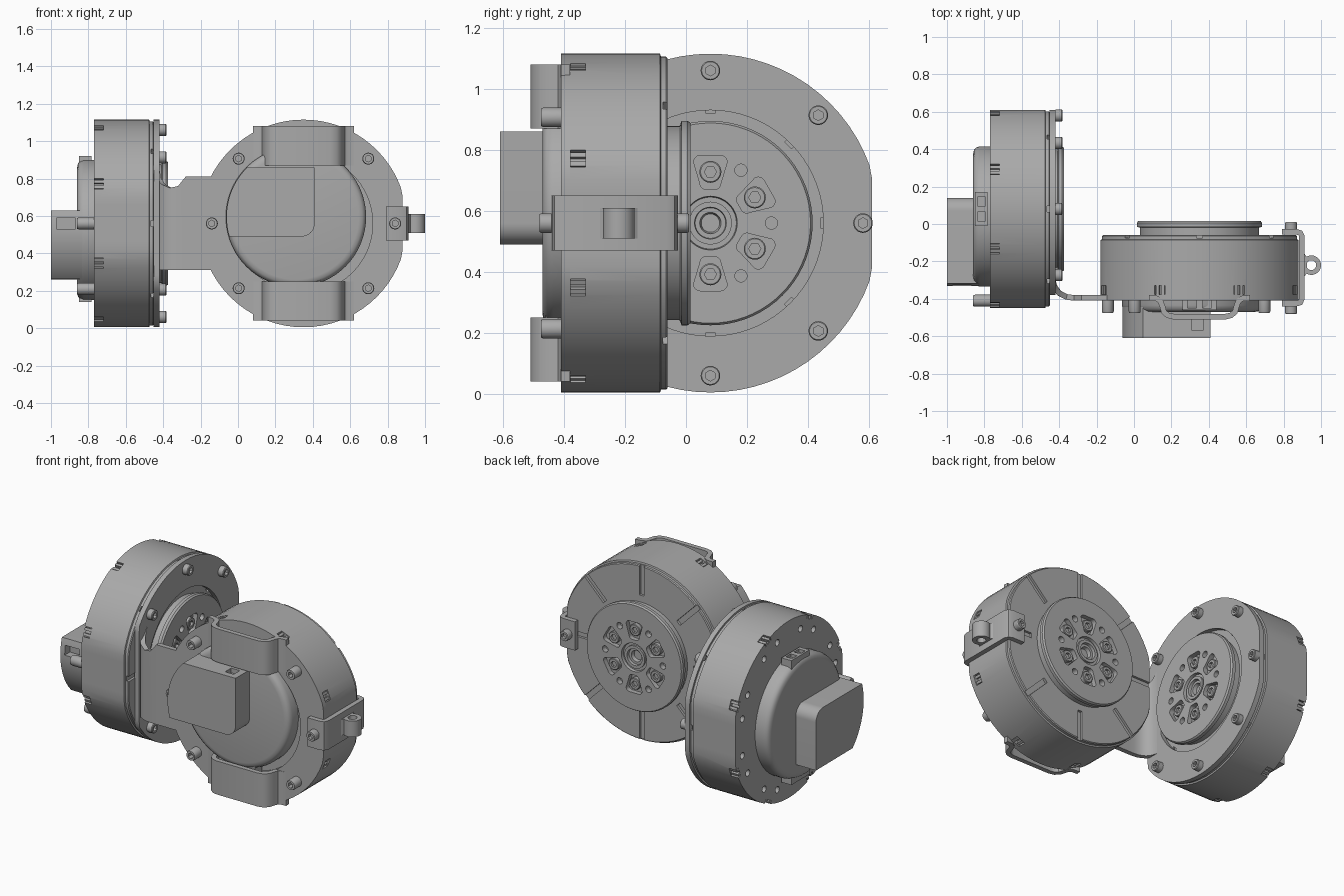
import bpy, bmesh
from math import sin, cos, pi, radians
from mathutils import Matrix, Vector

default = bpy.data.objects.get("Cube")
if default:
    bpy.data.objects.remove(default)

grey = bpy.data.materials.new("machined grey")
grey.use_nodes = True
COLOUR = (0.40, 0.40, 0.40, 1)
grey.diffuse_color = COLOUR
grey.node_tree.nodes["Principled BSDF"].inputs["Base Color"].default_value = COLOUR


# ---- loops and parts (a part is a list of loops plus a closed flag) ----
def disc(r, z, n=72, flat=9, cx=0, cy=0, flat_left=None):
    hi = flat if flat_left is None else flat_left
    return [(cx + max(-flat, min(hi, r * cos(2 * pi * i / n))), cy + r * sin(2 * pi * i / n), z)
            for i in range(n)]


def hexagon(r, z, n=24):
    return [(r * cos(pi / 6) / cos((a + pi / 6) % (pi / 3) - pi / 6) * cos(a),
             r * cos(pi / 6) / cos((a + pi / 6) % (pi / 3) - pi / 6) * sin(a), z)
            for a in [2 * pi * i / n for i in range(n)]]


def arc(cx, cy, r, a0, a1, n=10):
    steps = [radians(a0 + (a1 - a0) * i / n) for i in range(n + 1)]
    return [(cx + r * cos(a), cy + r * sin(a)) for a in steps]


def prism(points, z0, z1):
    return [[(x, y, z) for x, y in points] for z in (z0, z1)], False


def box(x0, x1, y0, y1, z0, z1):
    return prism([(x0, y0), (x1, y0), (x1, y1), (x0, y1)], z0, z1)


def cylinder(x, y, r, z0, z1, n=20):
    return [disc(r, z, n, cx=x, cy=y) for z in (z0, z1)], False


def ring(outer, inner, z0, z1, **kw):
    return [disc(outer, z0, **kw), disc(outer, z1, **kw), disc(inner, z1), disc(inner, z0)], True


def moved(part, matrix):
    return [[tuple(matrix @ Vector(p)) for p in loop] for loop in part[0]], part[1]


def spin(part, degrees):
    return moved(part, Matrix.Rotation(radians(degrees), 4, 'Z'))


def screw(x, y, z, height, r=0.032, down=False):
    # cap head with a hexagonal socket
    m = Matrix.Translation((x, y, z))
    if down:
        m = m @ Matrix.Rotation(pi, 4, 'X')
    loops = [disc(r, 0, 24), disc(r, height * .88, 24), disc(r * .9, height, 24),
             hexagon(r * .55, height), hexagon(r * .55, height * .5)]
    return moved((loops, False), m)


def mesh_object(name, parts, matrix):
    bm = bmesh.new()
    for loops, closed in parts:
        rows = [[bm.verts.new(p) for p in loop] for loop in loops]
        pairs = list(zip(rows, rows[1:])) + ([(rows[-1], rows[0])] if closed else [])
        for a, b in pairs:
            for i in range(len(a)):
                j = (i + 1) % len(a)
                bm.faces.new((a[i], a[j], b[j], b[i]))
        if not closed:
            bm.faces.new(rows[0])
            bm.faces.new(rows[-1])
    bmesh.ops.transform(bm, matrix=matrix, verts=bm.verts)
    bmesh.ops.recalc_face_normals(bm, faces=bm.faces)
    mesh = bpy.data.meshes.new(name)
    bm.to_mesh(mesh)
    bm.free()
    ob = bpy.data.objects.new(name, mesh)
    bpy.context.collection.objects.link(ob)
    return ob


def finish(ob, cutter=None):
    # bake modifiers, then smooth the curved faces only
    if cutter:
        mod = ob.modifiers.new("cut", 'BOOLEAN')
        mod.operation, mod.solver, mod.object = 'DIFFERENCE', 'EXACT', cutter
    if ob.modifiers:
        bpy.context.view_layer.update()
        graph = bpy.context.evaluated_depsgraph_get()
        ob.data = bpy.data.meshes.new_from_object(ob.evaluated_get(graph))
        ob.modifiers.clear()
    if cutter:
        bpy.data.objects.remove(cutter)
    ob.data.materials.clear()
    ob.data.materials.append(grey)
    for f in ob.data.polygons:
        f.use_smooth = True
    ob.data.set_sharp_from_angle(angle=radians(32))
    return ob


def build(name, parts, matrix=Matrix(), cuts=None):
    cutter = mesh_object(name + " cutter", cuts, matrix) if cuts else None
    return finish(mesh_object(name, parts, matrix), cutter)


def strip(name, points, thickness=0.03):
    # bent sheet: every point is x, y, low z, high z
    bm = bmesh.new()
    cols = [(bm.verts.new((x, y, lo)), bm.verts.new((x, y, hi))) for x, y, lo, hi in points]
    for a, b in zip(cols, cols[1:]):
        bm.faces.new((a[0], b[0], b[1], a[1]))
    mesh = bpy.data.meshes.new(name)
    bm.to_mesh(mesh)
    bm.free()
    ob = bpy.data.objects.new(name, mesh)
    bpy.context.collection.objects.link(ob)
    mod = ob.modifiers.new("sheet", 'SOLIDIFY')
    mod.thickness, mod.offset = thickness, 0
    return finish(ob)


def frame(x_axis, y_axis, z_axis, origin):
    m = Matrix((x_axis, y_axis, z_axis)).transposed().to_4x4()
    m.translation = origin
    return m


# ---- one drive unit: local z runs from the rear cover to the output ----
def actuator(tag, m):
    eighths = [45 * k for k in range(8)]
    sixths = [30 + 60 * k for k in range(6)]
    F = 0.53
    # casing with radial grooves, side notches and rear holes
    cuts = [spin(box(.36, .7, -.016, .016, .305, .4), a) for a in eighths]
    cuts += [spin(box(.53, .7, -.03, .03, -.05, .05), a + 22.5) for a in eighths]
    cuts += [spin(cylinder(.47, s * .07, .02, -.05, .04, 16), a + 22.5) for a in eighths for s in (-1, 1)]
    casing = [disc(.555, 0, flat=F), disc(.555, .295, flat=F), disc(.546, .298, flat=F - .009),
              disc(.546, .315, flat=F - .009), disc(.541, .32, flat=F - .014)]
    build(tag + " casing", [(casing, False)], m, cuts)
    build(tag + " side latches", [spin(box(.5, .548, s * .016 - .008, s * .016 + .008, 0, .06), a + 22.5)
                                  for a in eighths for s in (-1, 1)], m)
    # output flange with stepped bearing, pockets and pin holes
    profile = [(.318, .3), (.318, .36), (.335, .365), (.335, .385), (.328, .395), (.088, .395),
               (.085, .378), (.07, .378), (.07, .39), (.052, .39), (.05, .372), (.035, .372), (.03, .35)]
    pocket = (arc(.2, .033, .022, 0, 90, 5) + arc(.13, .014, .02, 90, 180, 5)
              + arc(.13, -.014, .02, 180, 270, 5) + arc(.2, -.033, .022, 270, 360, 5))
    cuts = [spin(prism(pocket, .365, .45), a) for a in sixths]
    cuts += [spin(cylinder(.2, 0, .02, .36, .45), a + 30) for a in sixths]
    build(tag + " output flange", [([disc(r, z) for r, z in profile], False)], m, cuts)
    build(tag + " output screws", [spin(screw(.168, 0, .36, .03, .036), a) for a in sixths], m)
    # rear cover and the electronics box that follows its rim
    cover = [(.375, .01), (.375, -.055), (.368, -.075), (.355, -.086), (.335, -.09)]
    build(tag + " rear cover", [([disc(r, z, cx=.04, cy=.035) for r, z in cover], False)], m)
    outline = arc(.04, .035, .372, -16.3, 45, 20) + [(-.06, .30)] + arc(.01, 0, .07, 180, 270)
    slots = [box(-.02, .04, .27, .4, -.19, -.13), box(.36, .5, -.03, .03, -.2, -.1)]
    build(tag + " electronics box", [prism(outline, -.23, -.05)], m, slots)
    # cable sockets on both edges of the cover
    for side, y0, y1 in (("upper", .25, .42), ("lower", -.36, -.2)):
        edge = y1 if side == "upper" else y0
        pins = [box(x - .024, x + .024, edge - .02, edge + .02, -.068, -.024) for x in (-.04, .04)]
        build(tag + " " + side + " socket", [box(-.09, .09, y0, y1, -.08, -.012)], m, pins)


front = frame((-1, 0, 0), (0, 0, 1), (0, 1, 0), (.35, -.38, .56))
side = frame((0, -1, 0), (0, 0, -1), (1, 0, 0), (-.77, .08, .56))
actuator("front drive", front)
actuator("side drive", side)

# ---- bracket joining the two drives ----
build("bracket front ring", [ring(.555, .37, -.03, .002, flat=.53)], front)
build("bracket side ring", [ring(.555, .37, .318, .35, flat=.53, flat_left=.46)], side)
strip("bracket arm", [(x, y, .31, top) for x, y, top in (
    (-.435, -.26, .89), (-.435, -.30, .85), (-.425, -.335, .80), (-.40, -.37, .77), (-.36, -.39, .75),
    (-.32, -.395, .76), (-.28, -.395, .81), (-.1, -.395, .81))])
build("bracket side screws", [screw(.5 * cos(a), .5 * sin(a), .35, .037)
                              for a in [pi / 4 * k for k in range(1, 8)]], side)
build("bracket front screws", [screw(.49 * cos(a), .49 * sin(a), -.03, .065, down=True)
                               for a in [pi / 4 * k for k in (0, 1, 3, 5, 7)]], front)
build("side drive rear screws", [screw(x, y, 0, .09, down=True)
                                 for x, y in ((.49, 0), (.35, .35))], side)

# ---- hat shaped guards above and below the front cover ----
half = [(-.27, -.395), (-.23, -.398), (-.21, -.41), (-.198, -.44), (-.19, -.47), (-.17, -.488), (-.14, -.495)]
hat = half + [(-x, y) for x, y in reversed(half)]
for name, lo, hi in (("upper guard", .87, 1.08), ("lower guard", .04, .25)):
    strip(name, [(.35 + x, y, lo, hi) for x, y in hat])

# ---- cable clip on the flat side of the front drive ----
clip = [(.79, -.425), (.87, -.425), (.89, -.42), (.897, -.40), (.897, -.065), (.89, -.048), (.87, -.042), (.79, -.042)]
strip("cable clip", [(x, y, .47, .65) for x, y in clip])
loop = moved(ring(.052, .026, .51, .61), Matrix.Translation((.948, -.22, 0)))
foot = prism([(.90, -.30), (.925, -.26), (.925, -.18), (.90, -.14)], .51, .61)
build("cable loop", [loop, foot])
build("clip screws", [screw(-.49, 0, -.06, .04, down=True), screw(-.49, 0, .35, .04)], front)
